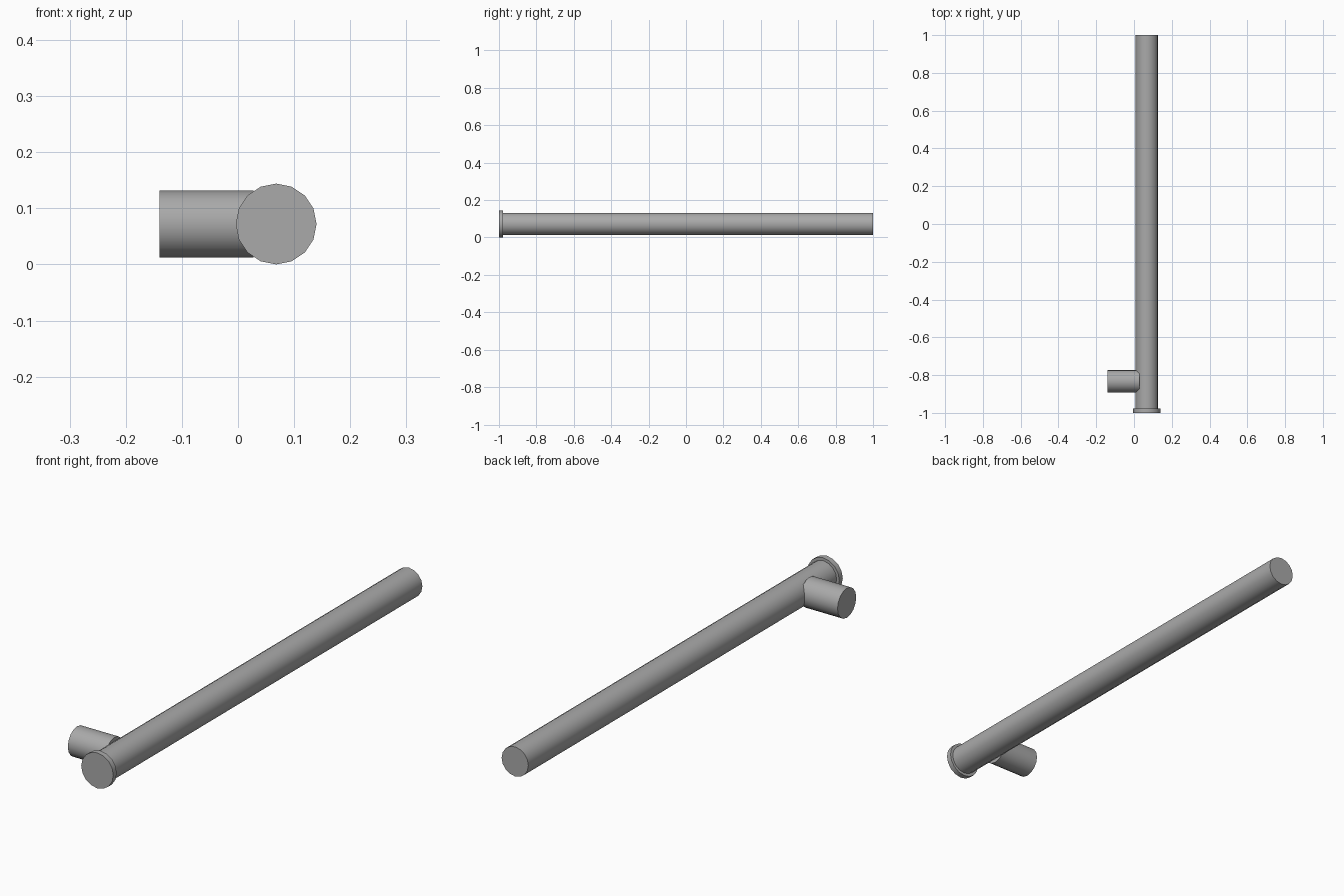
import bpy
import math

cube = bpy.data.objects.get("Cube")
if cube:
    bpy.data.objects.remove(cube, do_unlink=True)

GREY = (0.4, 0.4, 0.4, 1.0)
metal = bpy.data.materials.new("grey_metal")
metal.use_nodes = True
metal.diffuse_color = GREY
metal.node_tree.nodes["Principled BSDF"].inputs["Base Color"].default_value = GREY

# Shared axis of the long pipe and its end cap
AXIS_X, AXIS_Z = 0.068, 0.072
PIPE_R, CAP_R = 0.06, 0.072
SIDES = 16


def rod(name, radius, start, end, axis, across):
    """Closed cylinder along x or y; across is its position on the other axis."""
    middle = (start + end) / 2
    if axis == "Y":
        location, rotation = (across, middle, AXIS_Z), (math.pi / 2, 0, 0)
    else:
        location, rotation = (middle, across, AXIS_Z), (0, math.pi / 2, 0)
    bpy.ops.mesh.primitive_cylinder_add(
        vertices=SIDES, radius=radius, depth=end - start,
        location=location, rotation=rotation)
    obj = bpy.context.object
    obj.name = name
    obj.data.materials.append(metal)
    bpy.ops.object.shade_smooth_by_angle(angle=math.radians(35))
    return obj


# Long pipe, front end cap and side branch that runs into the pipe
rod("main_pipe", PIPE_R, -0.98, 1.0, "Y", AXIS_X)
rod("end_cap", CAP_R, -1.0, -0.978, "Y", AXIS_X)
rod("side_branch", PIPE_R, -0.14, 0.028, "X", -0.832)
